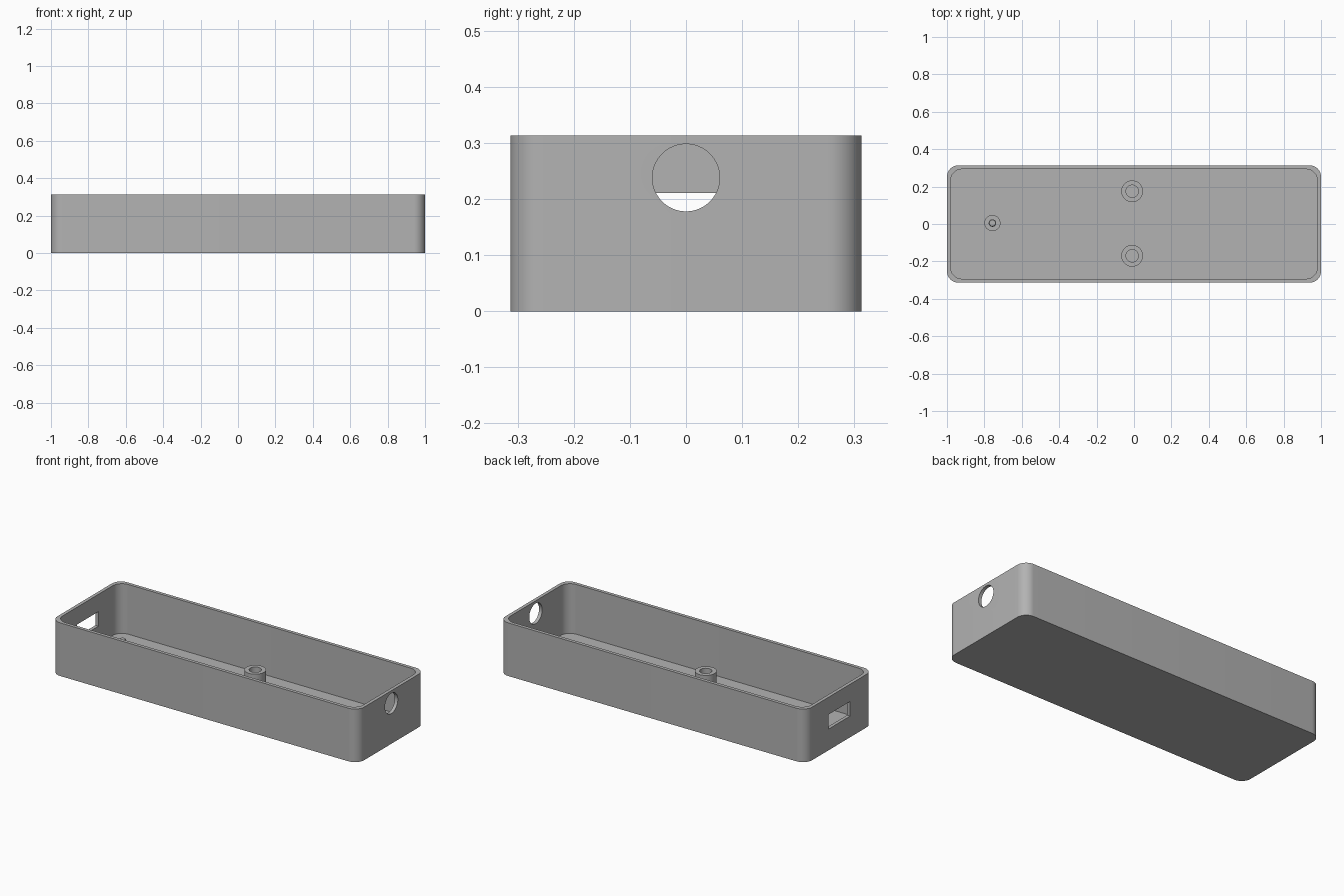
import bpy, bmesh, math

if "Cube" in bpy.data.objects:
    bpy.data.objects.remove(bpy.data.objects["Cube"], do_unlink=True)

LENGTH, WIDTH, HEIGHT = 2.0, 0.626, 0.313
WALL, FLOOR, CORNER = 0.02, 0.02, 0.06

grey = bpy.data.materials.new("plastic_grey")
grey.use_nodes = True
colour = (0.45, 0.45, 0.45, 1)
grey.diffuse_color = colour
grey.node_tree.nodes["Principled BSDF"].inputs["Base Color"].default_value = colour


def make(name, bm):
    bmesh.ops.recalc_face_normals(bm, faces=bm.faces)
    mesh = bpy.data.meshes.new(name)
    bm.to_mesh(mesh)
    bm.free()
    ob = bpy.data.objects.new(name, mesh)
    bpy.context.collection.objects.link(ob)
    mesh.materials.append(grey)
    return ob


def activate(ob):
    bpy.ops.object.select_all(action="DESELECT")
    ob.select_set(True)
    bpy.context.view_layer.objects.active = ob


def smooth(ob):
    activate(ob)
    bpy.ops.object.shade_smooth_by_angle(angle=math.radians(30))


def rounded_block(name, sx, sy, z0, z1, radius, steps=12):
    """Upright block with rounded vertical corners."""
    bm = bmesh.new()
    ring = []
    for k, (cx, cy) in enumerate([(1, 1), (-1, 1), (-1, -1), (1, -1)]):
        for i in range(steps + 1):
            a = math.pi / 2 * (k + i / steps)
            ring.append(bm.verts.new((cx * (sx / 2 - radius) + radius * math.cos(a),
                                      cy * (sy / 2 - radius) + radius * math.sin(a), z0)))
    face = bm.faces.new(ring)
    out = bmesh.ops.extrude_face_region(bm, geom=[face])
    for v in out["geom"]:
        if isinstance(v, bmesh.types.BMVert):
            v.co.z = z1
    return make(name, bm)


def turned(name, profile, x, y, sides=48):
    """Solid of revolution from (radius, z) points; radius 0 lies on the axis."""
    bm = bmesh.new()
    pts = [bm.verts.new((r, 0, z)) for r, z in profile]
    edges = [bm.edges.new(pair) for pair in zip(pts, pts[1:])]
    bmesh.ops.spin(bm, geom=pts + edges, cent=(0, 0, 0), axis=(0, 0, 1),
                   angle=math.tau, steps=sides, use_duplicate=False)
    bmesh.ops.remove_doubles(bm, verts=bm.verts, dist=1e-5)
    bmesh.ops.translate(bm, verts=bm.verts, vec=(x, y, 0))
    ob = make(name, bm)
    smooth(ob)
    return ob


def cut(target, cutter):
    cutter.hide_render = True
    mod = target.modifiers.new("cut", "BOOLEAN")
    mod.operation, mod.solver, mod.object = "DIFFERENCE", "EXACT", cutter
    activate(target)
    bpy.ops.object.modifier_apply(modifier=mod.name)
    bpy.data.objects.remove(cutter, do_unlink=True)


# Open tray with thin walls
tray = rounded_block("tray", LENGTH, WIDTH, 0, HEIGHT, CORNER)
cut(tray, rounded_block("cavity_cutter", LENGTH - 2 * WALL, WIDTH - 2 * WALL,
                        FLOOR, HEIGHT + 0.1, CORNER))

# Round cable hole in the left end wall
bpy.ops.mesh.primitive_cylinder_add(vertices=64, radius=0.06, depth=0.2,
                                    location=(LENGTH / 2, 0, 0.238),
                                    rotation=(0, math.pi / 2, 0))
cut(tray, bpy.context.object)

# Rectangular connector window in the right end wall
bpy.ops.mesh.primitive_cube_add(size=1, location=(-LENGTH / 2, 0, 0.168))
window = bpy.context.object
window.scale = (0.2, 0.2, 0.086)
bpy.context.view_layer.update()
cut(tray, window)
smooth(tray)

# Pair of hollow screw bosses in the middle
BOSS_TOP, base = 0.1, FLOOR - 0.005
for side, y in (("back", 0.175), ("front", -0.17)):
    turned("screw_boss_" + side,
           [(0, base), (0.058, base), (0.058, BOSS_TOP), (0.033, BOSS_TOP),
            (0.033, FLOOR + 0.002), (0, FLOOR + 0.002)], -0.01, y)

# Stepped locating post near the connector window
turned("locating_post",
       [(0, base), (0.043, base), (0.043, 0.105), (0.02, 0.105),
        (0.02, 0.14), (0.016, 0.146), (0, 0.146)], -0.757, 0.005)
